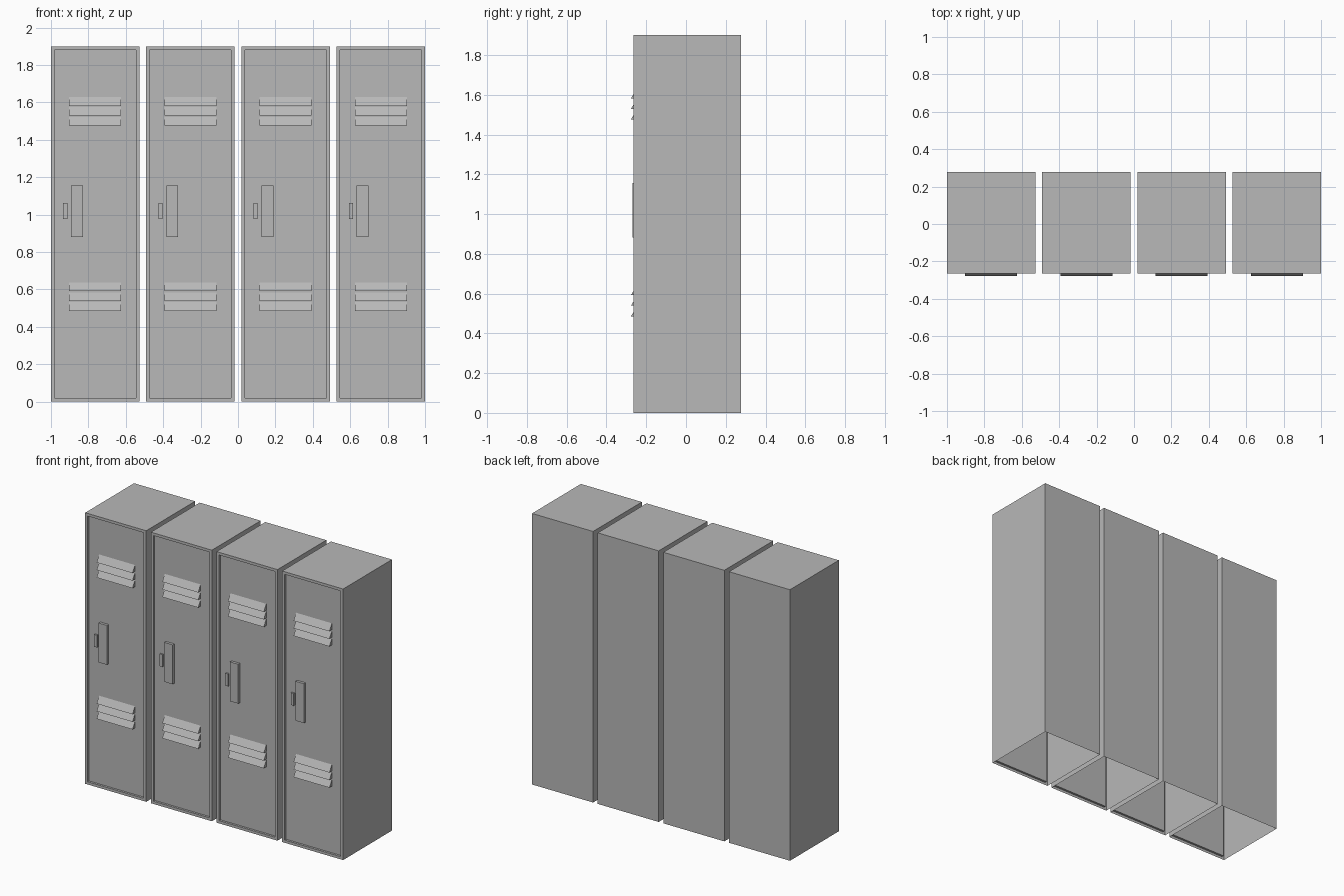
import bpy
import bmesh
from mathutils import Matrix, Vector

if "Cube" in bpy.data.objects:
    bpy.data.objects.remove(bpy.data.objects["Cube"], do_unlink=True)

WIDTH, HEIGHT = 0.473, 1.9
FRONT, BACK = -0.264, 0.277
PITCH = (2 - WIDTH) / 3
RECESS = 0.015
DOOR = FRONT + RECESS

grey = bpy.data.materials.new("locker_grey")
grey.use_nodes = True
grey.diffuse_color = (0.48, 0.48, 0.48, 1)
grey.node_tree.nodes["Principled BSDF"].inputs["Base Color"].default_value = grey.diffuse_color


def finish(name, bm, x):
    bmesh.ops.recalc_face_normals(bm, faces=bm.faces)
    mesh = bpy.data.meshes.new(name)
    bm.to_mesh(mesh)
    bm.free()
    mesh.materials.append(grey)
    obj = bpy.data.objects.new(name, mesh)
    obj.location.x = x
    bpy.context.collection.objects.link(obj)


def add_box(bm, low, high):
    low, high = Vector(low), Vector(high)
    matrix = Matrix.Translation((low + high) / 2) @ Matrix.Diagonal((high - low).to_4d())
    bmesh.ops.create_cube(bm, size=1, matrix=matrix)


def locker_body(x, tag):
    # Open-bottomed sheet shell with a framed, recessed door
    bm = bmesh.new()
    add_box(bm, (-WIDTH / 2, FRONT, 0), (WIDTH / 2, BACK, HEIGHT))
    bm.normal_update()
    door = [f for f in bm.faces if f.normal.y < -0.9]
    bottom = [f for f in bm.faces if f.normal.z < -0.9]
    bmesh.ops.inset_individual(bm, faces=door, thickness=0.027, depth=0)
    bmesh.ops.inset_individual(bm, faces=door, thickness=0, depth=-RECESS)
    bmesh.ops.delete(bm, geom=bottom, context="FACES_ONLY")
    finish("locker_body_" + tag, bm, x)


def vents(x, tag, base):
    # Three wedge-shaped louvres, thin at the top
    bm = bmesh.new()
    for i in range(3):
        z = base + i * 0.053
        profile = [(DOOR, z), (FRONT - 0.013, z), (DOOR, z + 0.046)]
        face = bm.faces.new([bm.verts.new((-0.139, y, h)) for y, h in profile])
        side = bmesh.ops.extrude_face_region(bm, geom=[face], use_keep_orig=True)
        moved = [v for v in side["geom"] if isinstance(v, bmesh.types.BMVert)]
        bmesh.ops.translate(bm, verts=moved, vec=(0.278, 0, 0))
    finish("vents_" + tag, bm, x)


def plate(name, x, left, right, low, high, front):
    bm = bmesh.new()
    add_box(bm, (left, front, low), (right, DOOR, high))
    finish(name, bm, x)


for n in range(4):
    x = -1 + WIDTH / 2 + n * PITCH
    tag = str(n + 1)
    locker_body(x, tag)
    vents(x, "upper_" + tag, 1.476)
    vents(x, "lower_" + tag, 0.486)
    plate("handle_" + tag, x, -0.129, -0.065, 0.881, 1.157, FRONT - 0.004)
    plate("latch_" + tag, x, -0.171, -0.149, 0.977, 1.063, FRONT + 0.003)
